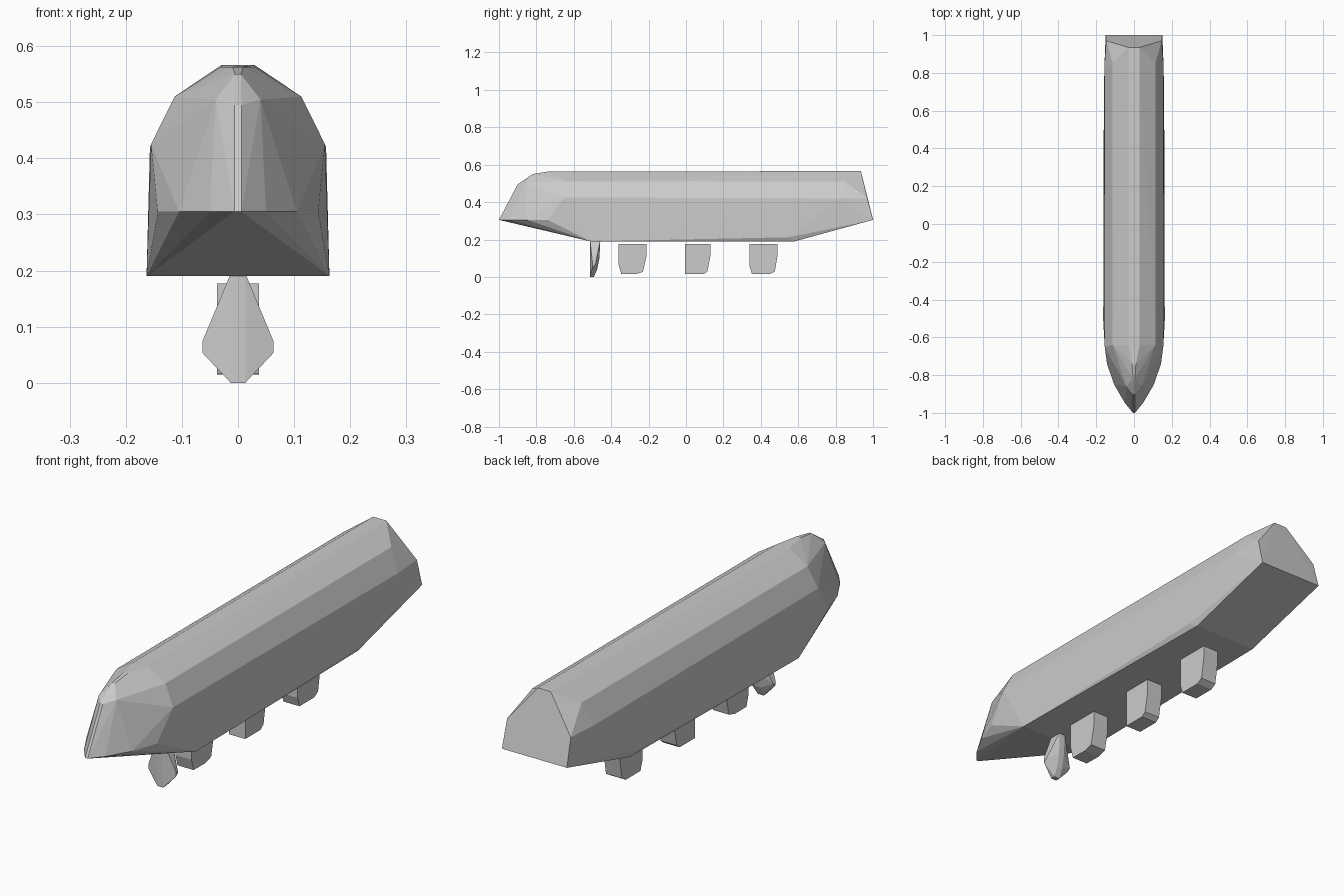
import bpy, bmesh


def hull(name, half_points):
    """Convex faceted solid from points mirrored over x = 0."""
    pts = {(s * x, y, z) for x, y, z in half_points for s in (1, -1)}
    bm = bmesh.new()
    for p in sorted(pts):
        bm.verts.new(p)
    res = bmesh.ops.convex_hull(bm, input=bm.verts[:])
    loose = {g for g in res["geom_interior"] + res["geom_unused"]
             if isinstance(g, bmesh.types.BMVert)}
    bmesh.ops.delete(bm, geom=list(loose), context='VERTS')
    bmesh.ops.dissolve_limit(bm, angle_limit=0.01, verts=bm.verts[:], edges=bm.edges[:])
    bmesh.ops.recalc_face_normals(bm, faces=bm.faces[:])
    mesh = bpy.data.meshes.new(name)
    bm.to_mesh(mesh)
    bm.free()
    obj = bpy.data.objects.new(name, mesh)
    bpy.context.collection.objects.link(obj)
    return obj


# Main body: pointed bow, rounded top, sloped underside at both ends
bow = [(0.006, -1.0, 0.305), (0.05, -0.945, 0.305), (0.105, -0.85, 0.305),
       (0.143, -0.74, 0.305), (0.006, -0.9, 0.495), (0.04, -0.86, 0.505),
       (0.005, -0.82, 0.55), (0.01, -0.74, 0.563)]
shoulder = [(0.155, -0.65, 0.425), (0.113, -0.64, 0.51), (0.03, -0.64, 0.563)]
bottom = [(0.163, -0.51, 0.19), (0.148, 0.58, 0.19), (0.16, 0.55, 0.212)]
stern = [(0.15, 1.0, 0.305), (0.147, 0.97, 0.42), (0.157, 0.83, 0.42),
         (0.113, 0.85, 0.51), (0.03, 0.935, 0.566)]
hull("main_body", bow + shoulder + bottom + stern)

# Front paddle: thin diamond fin hanging below the body
hull("front_paddle", [(0.013, -0.513, 0.195), (0.013, -0.458, 0.195),
                      (0.063, -0.5, 0.075), (0.063, -0.5, 0.053),
                      (0.063, -0.485, 0.065), (0.013, -0.513, 0.0),
                      (0.013, -0.493, 0.0), (0.013, -0.475, 0.04),
                      (0.013, -0.463, 0.1)])

# Underside pods: side profiles (y offset, z) with rounded rear corner
pods = {
    "front_pod": (-0.36, [(0, 0.177), (0, 0.065), (0.014, 0.016), (0.09, 0.015),
                          (0.13, 0.027), (0.148, 0.11), (0.148, 0.177)]),
    "middle_pod": (-0.005, [(0, 0.177), (0, 0.015), (0.1, 0.015), (0.12, 0.03),
                            (0.135, 0.11), (0.135, 0.177)]),
    "rear_pod": (0.34, [(0, 0.177), (0, 0.055), (0.013, 0.015), (0.11, 0.015),
                        (0.135, 0.03), (0.15, 0.12), (0.15, 0.177)]),
}
for name, (y0, profile) in pods.items():
    hull(name, [(0.037, y0 + y, z) for y, z in profile])
